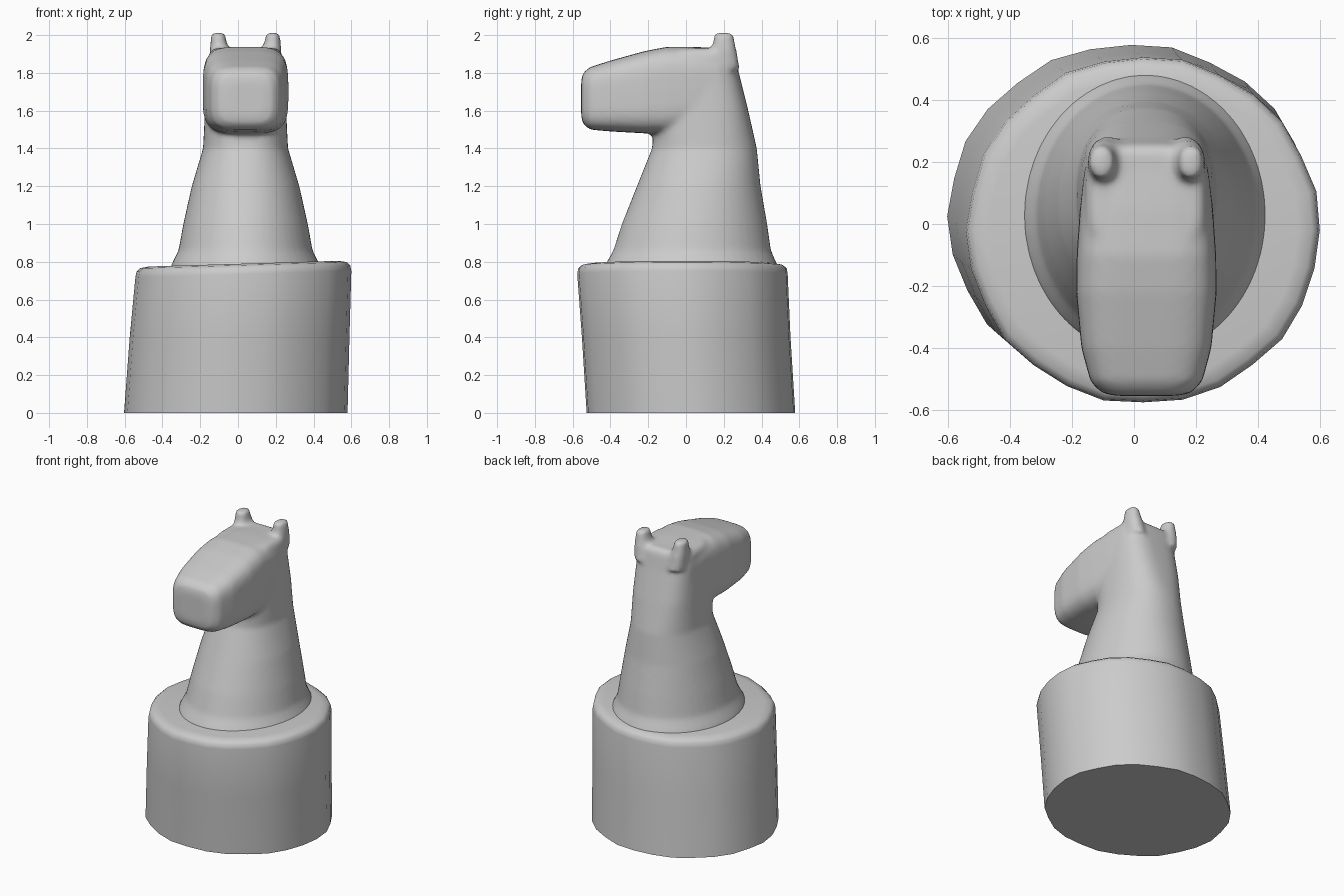
import bpy, bmesh, math
from mathutils import Vector

if "Cube" in bpy.data.objects:
    bpy.data.objects.remove(bpy.data.objects["Cube"])

GREY = (0.6, 0.6, 0.6, 1)
mat = bpy.data.materials.new("plain_grey")
mat.use_nodes = True
mat.diffuse_color = GREY
mat.node_tree.nodes["Principled BSDF"].inputs["Base Color"].default_value = GREY


def ring(bm, centre, a, b, u, v, power, count):
    """Superellipse ring: half sizes a, b along the axes u, v."""
    verts = []
    for i in range(count):
        t = math.tau * i / count
        c, s = math.cos(t), math.sin(t)
        p = u * math.copysign(abs(c) ** (2 / power), c) * a
        q = v * math.copysign(abs(s) ** (2 / power), s) * b
        verts.append(bm.verts.new(Vector(centre) + p + q))
    return verts


def loft(bm, rings):
    for lower, upper in zip(rings, rings[1:]):
        for i in range(len(lower)):
            j = (i + 1) % len(lower)
            bm.faces.new((lower[i], lower[j], upper[j], upper[i]))
    bm.faces.new(rings[0][::-1])
    bm.faces.new(rings[-1])


def finish(bm, name):
    bmesh.ops.recalc_face_normals(bm, faces=bm.faces)
    mesh = bpy.data.meshes.new(name)
    bm.to_mesh(mesh)
    bm.free()
    mesh.materials.append(mat)
    obj = bpy.data.objects.new(name, mesh)
    bpy.context.collection.objects.link(obj)
    bpy.ops.object.select_all(action="DESELECT")
    obj.select_set(True)
    bpy.context.view_layer.objects.active = obj
    bpy.ops.object.shade_smooth_by_angle(angle=math.radians(50))
    return obj


X, Y, Z = Vector((1, 0, 0)), Vector((0, 1, 0)), Vector((0, 0, 1))
MID = 0.04

# Leaning, slightly uneven drum with a tilted, softened top edge
bm = bmesh.new()
TILT = X + Z * 0.03
drum = [(-0.01, 0.025, 0, 0.59, 0.555), (0.01, 0, 0.4, 0.58, 0.555),
        (0.03, -0.02, 0.735, 0.57, 0.56), (0.03, -0.02, 0.765, 0.564, 0.555),
        (0.03, -0.02, 0.782, 0.545, 0.535), (0.03, -0.02, 0.79, 0.5, 0.49)]
rings = []
for x, y, z, a, b in drum:
    r = ring(bm, (x, y, z), a, b, TILT if z > 0.5 else X, Y, 2, 28)
    for i, v in enumerate(r):
        k = 1 + 0.008 * math.sin(i * 2.3)
        v.co.x, v.co.y = x + (v.co.x - x) * k, y + (v.co.y - y) * k
    rings.append(r)
loft(bm, rings)
finish(bm, "base_drum")

# Neck, flaring into the drum: height, front, back, half width, squareness
bm = bmesh.new()
neck = [(0.7, -0.44, 0.50, 0.41, 2), (0.78, -0.43, 0.485, 0.395, 2),
        (0.86, -0.385, 0.45, 0.355, 2), (1.0, -0.34, 0.43, 0.33, 2),
        (1.2, -0.26, 0.395, 0.285, 2.1), (1.4, -0.18, 0.375, 0.225, 2.3),
        (1.6, -0.16, 0.33, 0.215, 2.8), (1.8, -0.14, 0.28, 0.205, 3.2),
        (1.9, -0.12, 0.26, 0.195, 3.5), (1.93, -0.08, 0.24, 0.17, 3.5)]
loft(bm, [ring(bm, (MID, (f + b) / 2, z), w, (b - f) / 2, X, Y, p, 48)
          for z, f, b, w, p in neck])

# Head: depth, underside, crown, half width
head = [(-0.555, 1.57, 1.76, 0.10), (-0.545, 1.53, 1.80, 0.145),
        (-0.51, 1.50, 1.83, 0.18), (-0.4, 1.49, 1.865, 0.21),
        (-0.22, 1.48, 1.915, 0.227), (-0.1, 1.48, 1.938, 0.225),
        (0.05, 1.5, 1.938, 0.215), (0.18, 1.55, 1.93, 0.20)]
loft(bm, [ring(bm, (MID, y, (lo + hi) / 2), w, (hi - lo) / 2, X, Z, 4, 48)
          for y, lo, hi, w in head])

# Stubby ears
for side in (-1, 1):
    ear = [(1.82, 0.06, 0.085, 0.125), (1.92, 0.052, 0.068, 0.138),
           (1.97, 0.042, 0.056, 0.143), (2.012, 0.036, 0.05, 0.145)]
    loft(bm, [ring(bm, (MID + side * dx, 0.2, z), a, b, X, Y, 2.3, 20)
              for z, a, b, dx in ear])

horse = finish(bm, "horse_head_and_neck")

# Fuse neck, head and ears into one soft skin
remesh = horse.modifiers.new("fuse", "REMESH")
remesh.mode = "VOXEL"
remesh.voxel_size = 0.014
remesh.use_smooth_shade = True
soften = horse.modifiers.new("soften", "SMOOTH")
soften.factor = 0.5
soften.iterations = 8
